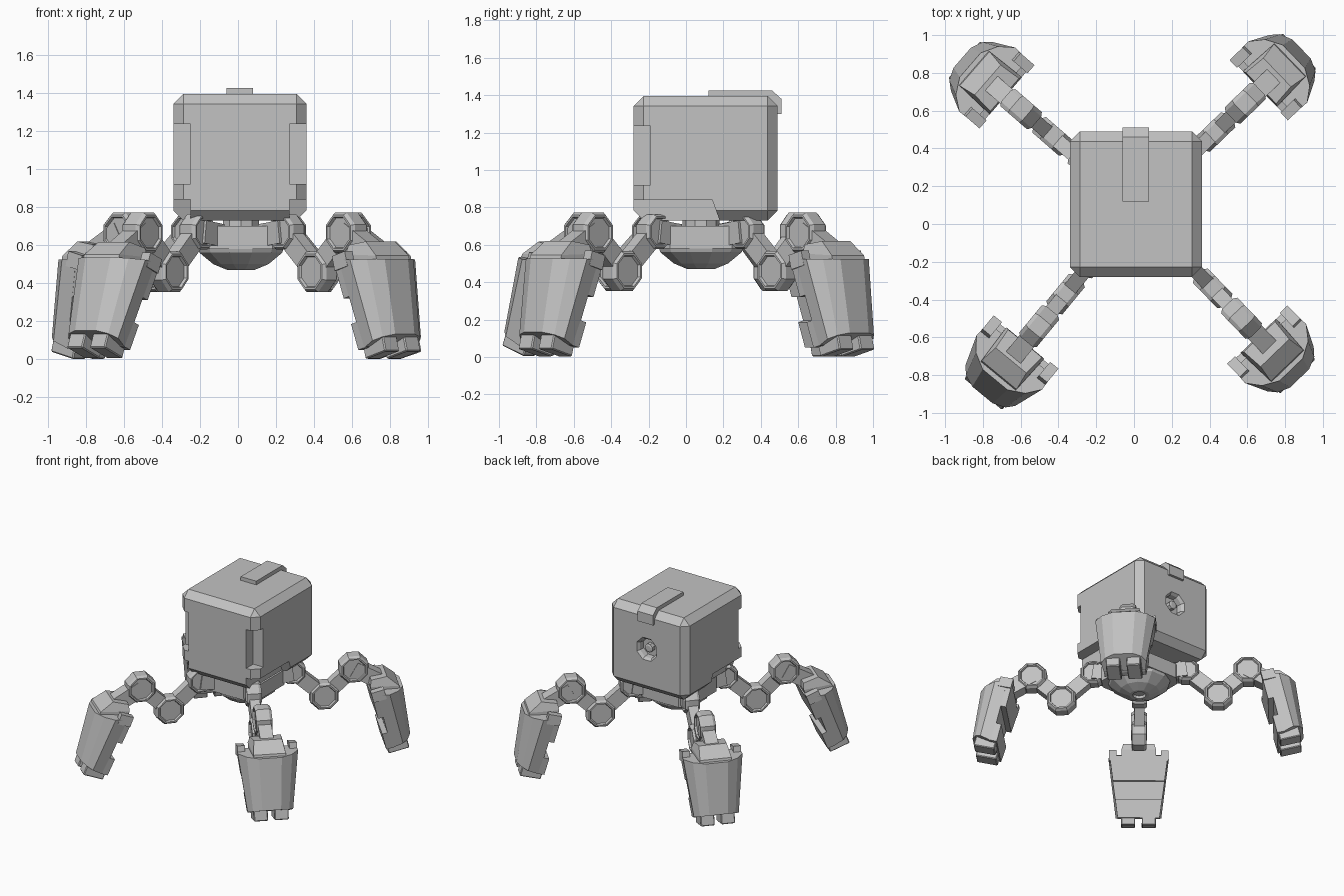
import bpy, bmesh
from math import radians, sin, cos, pi
from mathutils import Matrix, Vector

cube = bpy.data.objects.get("Cube")
if cube:
    bpy.data.objects.remove(cube, do_unlink=True)

grey = bpy.data.materials.new("plain grey")
grey.use_nodes = True
grey.diffuse_color = (0.54, 0.54, 0.54, 1)
grey.node_tree.nodes["Principled BSDF"].inputs["Base Color"].default_value = (0.54, 0.54, 0.54, 1)

ID = Matrix.Identity(4)


def finish(name, bm, M=ID):
    bmesh.ops.recalc_face_normals(bm, faces=bm.faces)
    me = bpy.data.meshes.new(name)
    bm.to_mesh(me)
    bm.free()
    me.materials.append(grey)
    ob = bpy.data.objects.new(name, me)
    ob.matrix_world = M
    bpy.context.collection.objects.link(ob)
    return ob


def loft(name, rings, M=ID):
    """Skin a stack of equal-length point rings and cap both ends."""
    bm = bmesh.new()
    vs = [[bm.verts.new(p) for p in ring] for ring in rings]
    n = len(vs[0])
    for a, b in zip(vs, vs[1:]):
        for i in range(n):
            j = (i + 1) % n
            bm.faces.new((a[i], a[j], b[j], b[i]))
    bm.faces.new(vs[0])
    bm.faces.new(vs[-1])
    return finish(name, bm, M)


def box(name, x, y, z, M=ID, bevel=0):
    ring = lambda h: [(x[0], y[0], h), (x[1], y[0], h), (x[1], y[1], h), (x[0], y[1], h)]
    ob = loft(name, [ring(z[0]), ring(z[1])], M)
    if bevel:
        m = ob.modifiers.new("chamfer", "BEVEL")
        m.width, m.segments = bevel, 1
    return ob


def extrude_x(name, profile, x0, x1):
    return loft(name, [[(x, y, z) for y, z in profile] for x in (x0, x1)])


def lathe(name, profile, sides, M=ID):
    turn = lambda r, z: [(r * cos(2 * pi * (i + .5) / sides), r * sin(2 * pi * (i + .5) / sides), z)
                         for i in range(sides)]
    return loft(name, [turn(r, z) for r, z in profile], M)


# ---- body ----
body = box("body", (-.34, .36), (-.28, .49), (.73, 1.395), bevel=.053)


def carve(cutter):
    cutter.hide_render = True
    cutter.hide_viewport = True
    m = body.modifiers.new(cutter.name, "BOOLEAN")
    m.object, m.operation = cutter, 'DIFFERENCE'


# round socket in the back
back = Matrix.Translation((.01, .49, 1.08)) @ Matrix.Rotation(radians(-90), 4, 'X')
carve(lathe("socket_cutter", [(.075, -.06), (.08, -.02), (.105, .01)], 8, back))
lathe("socket_pin", [(.035, -.07), (.035, -.025), (.022, -.02)], 8, back)

# notches in the front edges and leg clearance under both sides
clearance = [(-.4, .6), (-.4, .84), (.14, .84), (.18, .73), (.2, .6)]
for side, name in ((-1, "right"), (1, "left")):
    inner, outer = .01 + side * .26, .01 + side * .5
    carve(box(name + "_notch_cutter", sorted((inner, outer)), (-.4, -.19), (.92, 1.235)))
    carve(extrude_x(name + "_clearance_cutter", clearance, inner, outer))

extrude_x("top_latch", [(.12, 1.37), (.12, 1.425), (.46, 1.425), (.51, 1.38), (.51, 1.3), (.47, 1.3)],
          -.06, .08)

# ---- hub under the body ----
C = Matrix.Translation((.015, .08, 0))
lathe("neck", [(.1, .68), (.1, .74)], 10, C)
w, c = .23, .165
octa = [(w, -c), (w, c), (c, w), (-c, w), (-w, c), (-w, -c), (-c, -w), (c, -w)]
loft("hub", [[(x, y, z) for x, y in octa] for z in (.58, .7)], C)
lathe("hub_dome", [(.235, .59), (.225, .56), (.15, .5), (.075, .47), (.05, .47), (.045, .49)], 12, C)


# ---- legs ----
def joint(name, r, z, radius, half, M):
    """Octagonal joint with chamfered rims and sunk end faces."""
    T = M @ Matrix.Translation((r, 0, z)) @ Matrix.Rotation(radians(90), 4, 'X')
    prof = [(radius * .72, -half + .015), (radius * .78, -half), (radius * .88, -half),
            (radius, -half + .02)]
    lathe(name, prof + [(q, -h) for q, h in reversed(prof)], 8, T)


def link(name, a, b, half_h, half_w, M):
    """Straight bar between two points of the leg's side profile."""
    a, b = Vector(a), Vector(b)
    d = (b - a).normalized()
    n = Vector((-d.y, d.x)) * half_h
    pts = [a + n, b + n, b - n, a - n]
    loft(name, [[(p.x, v, p.y) for p in pts] for v in (-half_w, half_w)], M)


def mirrored(half, h, slope=0):
    """Close a half outline (thickness, width) across the leg's plane."""
    ring = half + [(a, -v) for a, v in reversed(half)]
    return [(a, v, h + slope * a) for a, v in ring]


def foot(name, F):
    low = [(.04, .155), (.13, .17), (.175, .135), (.205, .07)]
    high = [(.04, .22), (.13, .225), (.2, .17), (.245, .085)]
    loft(name + "_shell", [mirrored(low, 0, .2), mirrored(high, .5, -.25)], F)
    # inner plates with a recessed band between them
    width = lambda h: .155 + .13 * h
    for part, h0, h1 in (("lower", .01, .15), ("upper", .29, .48)):
        loft(name + "_" + part + "_plate",
             [mirrored([(0, width(h)), (.06, width(h))], h) for h in (h0, h1)], F)
    # top cap sloping down toward the outer shell
    cap = [(.01, .13), (.22, .12)]
    loft(name + "_cap", [mirrored(cap, .42), mirrored(cap, .53, -.3),
                         mirrored([(.03, .115), (.15, .105)], .575, -.1)], F)
    for s, side in ((-1, "a"), (1, "b")):
        v = sorted((s * .165, s * .222))
        box(name + "_prong_" + side, (0, .1), v, (.44, .52), F)
        v = sorted((s * .025, s * .13))
        box(name + "_toe_" + side, (.01, .17), v, (-.042, .05), F, bevel=.006)


# name, heading, foot tilt, foot distance
LEGS = [("front_left", -46, 15, 1.06), ("back_left", 44, 14, 1.03),
        ("back_right", 139, 14, 1.03), ("front_right", 230.5, 21, 1.1)]
SHOULDER, KNEE, ANKLE = (.35, .67), (.585, .46), (.805, .665)
for name, heading, tilt, reach in LEGS:
    M = Matrix.Translation((.01, .08, 0)) @ Matrix.Rotation(radians(heading), 4, 'Z')
    link(name + "_mount", (.2, .65), SHOULDER, .06, .055, M)
    joint(name + "_shoulder", *SHOULDER, .1, .055, M)
    link(name + "_upper_link", SHOULDER, KNEE, .055, .038, M)
    joint(name + "_knee", *KNEE, .115, .055, M)
    link(name + "_lower_link", KNEE, ANKLE, .055, .038, M)
    joint(name + "_ankle", *ANKLE, .115, .06, M)
    link(name + "_foot_link", ANKLE, (.99, .56), .06, .05, M)
    F = M @ Matrix.Translation((reach, 0, .04)) @ Matrix.Rotation(radians(-tilt), 4, 'Y')
    foot(name + "_foot", F)
